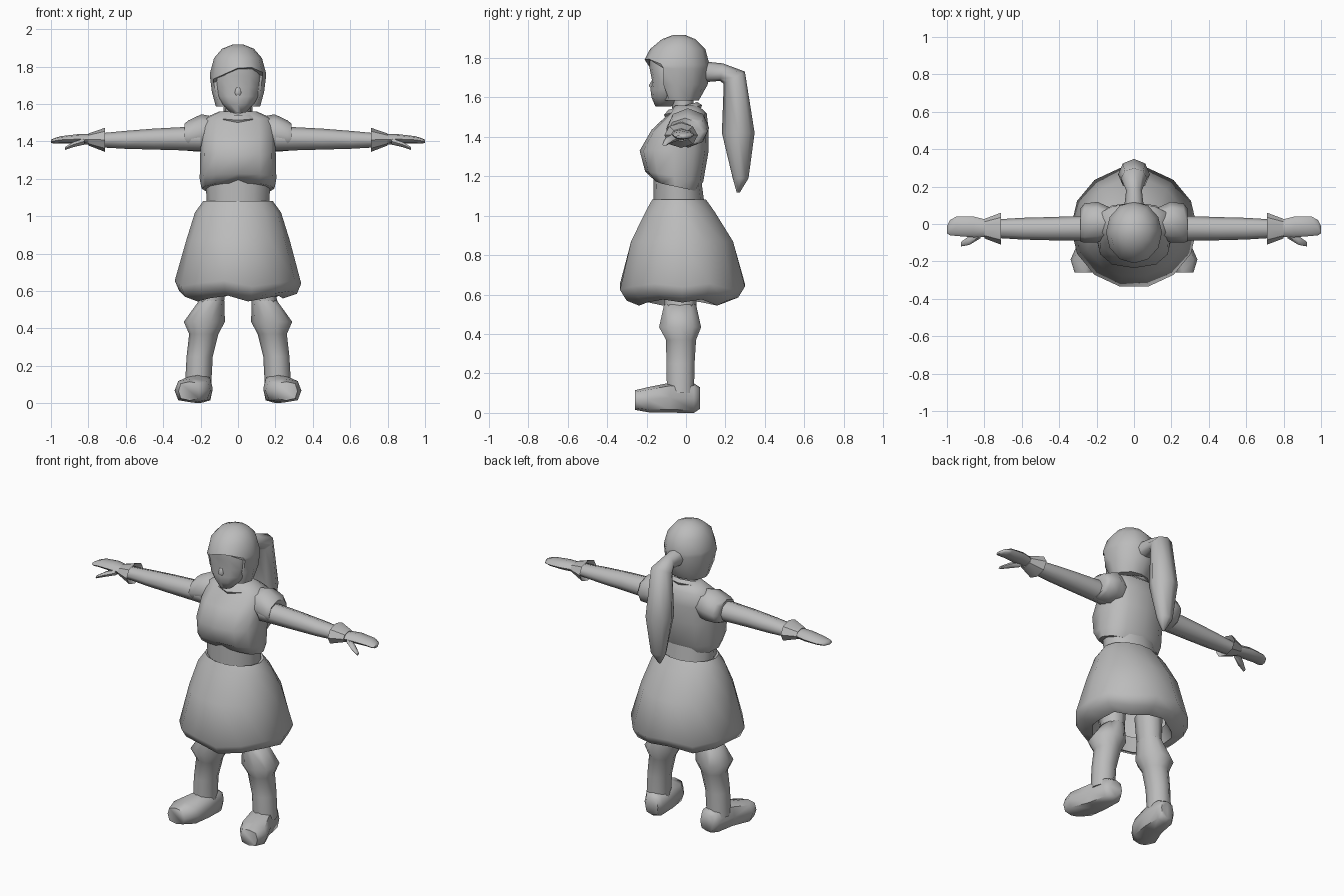
import bpy, bmesh, math
from mathutils import Vector

grey = bpy.data.materials.new("plain_grey")
grey.diffuse_color = (0.5, 0.5, 0.5, 1)


def loft(name, rings, n=12, axis='Z', p=1.0, mirror=False, caps=True, tweak=None, smooth=60):
    """Skin rings of (x, y, z, radius_u, radius_v, pitch in degrees)."""
    bm = bmesh.new()
    loops = []
    for i, (x, y, z, ru, rv, *rest) in enumerate(rings):
        a = math.radians(rest[0] if rest else 0)
        if axis == 'X':
            u, v = Vector((0, 1, 0)), Vector((0, 0, 1))
        else:
            u, v = Vector((1, 0, 0)), Vector((0, math.cos(a), math.sin(a)))
        loop = []
        for k in range(n):
            c, s = math.cos(2 * math.pi * k / n), math.sin(2 * math.pi * k / n)
            c = math.copysign(abs(c) ** p, c) if abs(c) > 1e-6 else 0
            s = math.copysign(abs(s) ** p, s) if abs(s) > 1e-6 else 0
            co = Vector((x, y, z)) + u * c * ru + v * s * rv
            loop.append(bm.verts.new(tweak(i, k, co) if tweak else co))
        loops.append(loop)
    for a, b in zip(loops, loops[1:]):
        for k in range(n):
            j = (k + 1) % n
            bm.faces.new((a[k], a[j], b[j], b[k]))
    if caps:
        bm.faces.new(loops[0][::-1])
        bm.faces.new(loops[-1])
    bmesh.ops.recalc_face_normals(bm, faces=bm.faces)
    me = bpy.data.meshes.new(name)
    bm.to_mesh(me)
    bm.free()
    me.materials.append(grey)
    ob = bpy.data.objects.new(name, me)
    bpy.context.collection.objects.link(ob)
    bpy.ops.object.select_all(action='DESELECT')
    ob.select_set(True)
    bpy.context.view_layer.objects.active = ob
    bpy.ops.object.shade_smooth_by_angle(angle=math.radians(smooth))
    if mirror:
        ob.modifiers.new("mirror", 'MIRROR')
    return ob


# Hair cap: fringe with an off-centre parting, cut back around the face
def fringe(i, k, co):
    if i in (3, 4) and co.y < -0.1:
        co.z += 0.045 - 0.45 * abs(co.x - 0.04)
    if i >= 4:
        co.y = max(co.y, -0.115)
    return co


loft("hair", [(0, -.035, 1.917, .03, .03), (0, -.037, 1.895, .085, .085),
              (0, -.042, 1.845, .128, .14), (0, -.045, 1.765, .15, .165),
              (0, -.045, 1.745, .15, .163), (0, -.04, 1.665, .14, .15),
              (0, -.035, 1.585, .118, .1)], tweak=fringe)

# Face and nose
loft("face", [(0, -.10, 1.82, .10, .085), (0, -.095, 1.75, .125, .09),
              (0, -.09, 1.69, .12, .083), (0, -.095, 1.64, .11, .085),
              (0, -.10, 1.60, .085, .075), (0, -.115, 1.553, .04, .04)])
loft("nose", [(0, -.15, 1.71, .012, .01), (0, -.165, 1.66, .022, .028),
              (0, -.155, 1.635, .02, .015)], n=6)

# Ponytail bending over the back
loft("ponytail", [(0, .07, 1.73, .055, .055, 90), (0, .18, 1.728, .042, .045, 80),
                  (0, .245, 1.70, .07, .062, 30), (0, .265, 1.42, .085, .083),
                  (0, .277, 1.19, .05, .04), (0, .265, 1.118, .008, .008)], n=8)

# Neck and collar
loft("neck", [(0, -.01, 1.48, .075, .055), (0, -.02, 1.62, .065, .055)], n=8)
loft("collar", [(0, -.015, 1.545, .07, .06, 12), (0, -.015, 1.557, .085, .075, 15),
                (0, -.015, 1.537, .115, .10, 14), (0, -.015, 1.515, .10, .09, 14)], n=8)

# Blouse, arched at the front hem
def hem_arch(i, k, co):
    if i == 0 and co.y < -.1:
        co.z += .1 * max(0, .14 - abs(co.x)) * 2
    return co


loft("blouse", [(0, -.055, 1.148, .195, .115, -12), (0, -.06, 1.20, .205, .15, -10),
                (0, -.06, 1.33, .202, .175), (0, -.03, 1.435, .20, .145),
                (0, .01, 1.52, .19, .095), (0, .0, 1.56, .10, .06)], p=.78, tweak=hem_arch)
loft("waist", [(0, -.035, 1.05, .165, .13), (0, -.045, 1.20, .175, .12)])


# Puffy skirt with a wavy, tucked-in hem
def wavy(i, k, co):
    if i >= 4:
        co.z += .018 * math.sin(2.1 * k)
    return co


loft("skirt", [(0, -.035, 1.06, .14, .11), (0, -.035, 1.082, .185, .14),
               (0, -.03, 1.02, .23, .18), (0, -.02, .87, .277, .265),
               (0, -.018, .64, .338, .325), (0, -.018, .585, .315, .29),
               (0, -.018, .56, .24, .225), (0, -.018, .64, .20, .19)],
     n=14, caps=False, tweak=wavy, smooth=80)

# Sleeve puffs, arms, cuffs and hands
loft("sleeve_puff", [(.12, .005, 1.44, .08, .09), (.195, .01, 1.445, .108, .10),
                     (.265, .005, 1.43, .105, .082), (.285, -.005, 1.425, .09, .07),
                     (.275, -.02, 1.415, .05, .05)], n=8, axis='X', mirror=True)
loft("arm", [(.2, -.022, 1.415, .068, .066), (.45, -.025, 1.412, .062, .056),
             (.6, -.025, 1.408, .058, .048), (.76, -.025, 1.405, .048, .036)],
     n=8, axis='X', mirror=True)
loft("cuff", [(.74, -.025, 1.408, .05, .038), (.712, -.025, 1.408, .085, .064),
              (.80, -.025, 1.41, .052, .032)], n=8, axis='X', mirror=True, smooth=40)
loft("hand", [(.78, -.025, 1.41, .045, .028), (.86, -.015, 1.412, .056, .026),
              (.95, -.012, 1.408, .052, .019), (.985, -.02, 1.402, .04, .014),
              (1.0, -.03, 1.40, .02, .008)], n=8, axis='X', mirror=True)
loft("thumb", [(.82, -.05, 1.40, .026, .02), (.88, -.088, 1.383, .024, .016),
               (.925, -.108, 1.362, .012, .009)], n=6, axis='X', mirror=True)

# Legs and flared boots
loft("leg", [(.135, -.03, .72, .08, .085), (.138, -.03, .57, .066, .082),
             (.165, -.03, .42, .08, .085)], n=8, mirror=True)
loft("boot_shaft", [(.14, -.03, .55, .067, .085), (.18, -.03, .435, .11, .112),
                    (.183, -.025, .37, .078, .08), (.205, -.028, .25, .07, .075),
                    (.213, -.028, .10, .07, .072)], n=10, mirror=True)
loft("shoe", [(.195, .07, .075, .045, .055, 90), (.2, .04, .075, .065, .075, 90),
              (.213, -.08, .077, .078, .076, 90), (.243, -.19, .067, .096, .064, 90),
              (.258, -.258, .065, .06, .05, 90)], n=8, p=.65, mirror=True)
